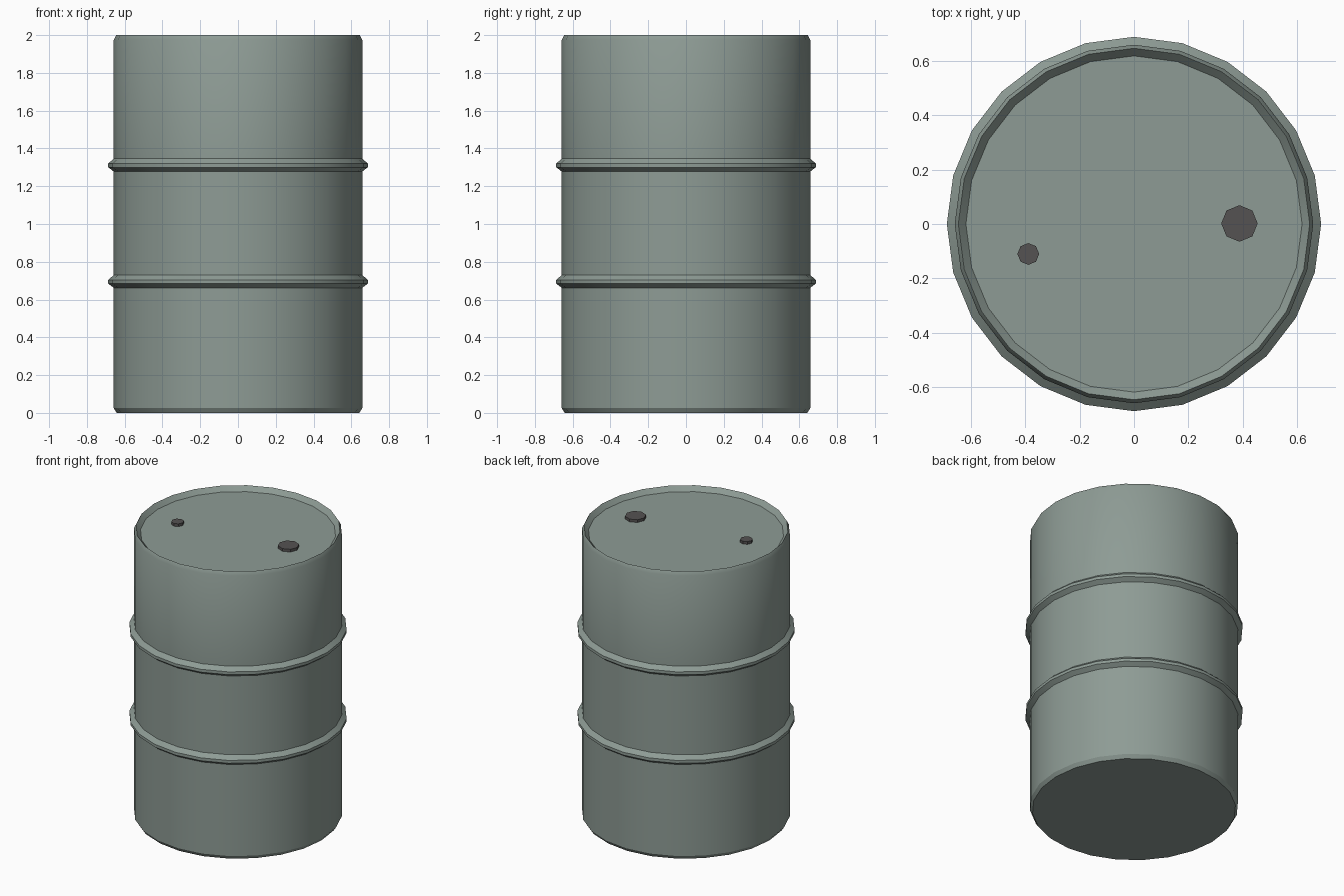
import bpy, bmesh
from math import cos, sin, tau, radians

if "Cube" in bpy.data.objects:
    bpy.data.objects.remove(bpy.data.objects["Cube"])


def material(name, rgb):
    m = bpy.data.materials.new(name)
    m.diffuse_color = (*rgb, 1)
    m.use_nodes = True
    m.node_tree.nodes["Principled BSDF"].inputs["Base Color"].default_value = m.diffuse_color
    return m


def lathe(name, profile, sides, mat, centre=(0, 0, 0)):
    """Revolve an (r, z) profile, bottom to top, and cap both ends."""
    bm = bmesh.new()
    rings = [[bm.verts.new((r * cos(tau * i / sides), r * sin(tau * i / sides), z))
              for i in range(sides)] for r, z in profile]
    for a, b in zip(rings, rings[1:]):
        for i in range(sides):
            j = (i + 1) % sides
            bm.faces.new((a[i], a[j], b[j], b[i]))
    bm.faces.new(rings[0][::-1])
    bm.faces.new(rings[-1])
    me = bpy.data.meshes.new(name)
    bm.to_mesh(me)
    bm.free()
    me.materials.append(mat)
    ob = bpy.data.objects.new(name, me)
    ob.location = centre
    bpy.context.collection.objects.link(ob)
    bpy.ops.object.select_all(action='DESELECT')
    ob.select_set(True)
    bpy.context.view_layer.objects.active = ob
    bpy.ops.object.shade_smooth_by_angle(angle=radians(30))
    return ob


paint = material("painted_steel", (0.27, 0.33, 0.30))
dark = material("dark_plug", (0.09, 0.085, 0.085))


def hoop(z):
    return [(0.658, z - 0.034), (0.687, z - 0.012), (0.687, z + 0.008), (0.658, z + 0.034)]


# Drum shell: chamfered base, two rolling hoops, chamfered rim, sunken lid
lathe("drum_body",
      [(0.642, 0), (0.658, 0.025)] + hoop(0.696) + hoop(1.312)
      + [(0.658, 1.975), (0.645, 2.0), (0.617, 1.968)], 24, paint)

# Lid plugs
for name, x, y, r in (("large_plug", 0.387, 0.002, 0.067), ("small_plug", -0.388, -0.11, 0.04)):
    lathe(name, [(r, 0), (r, 0.022)], 8, dark, (x, y, 1.965))
